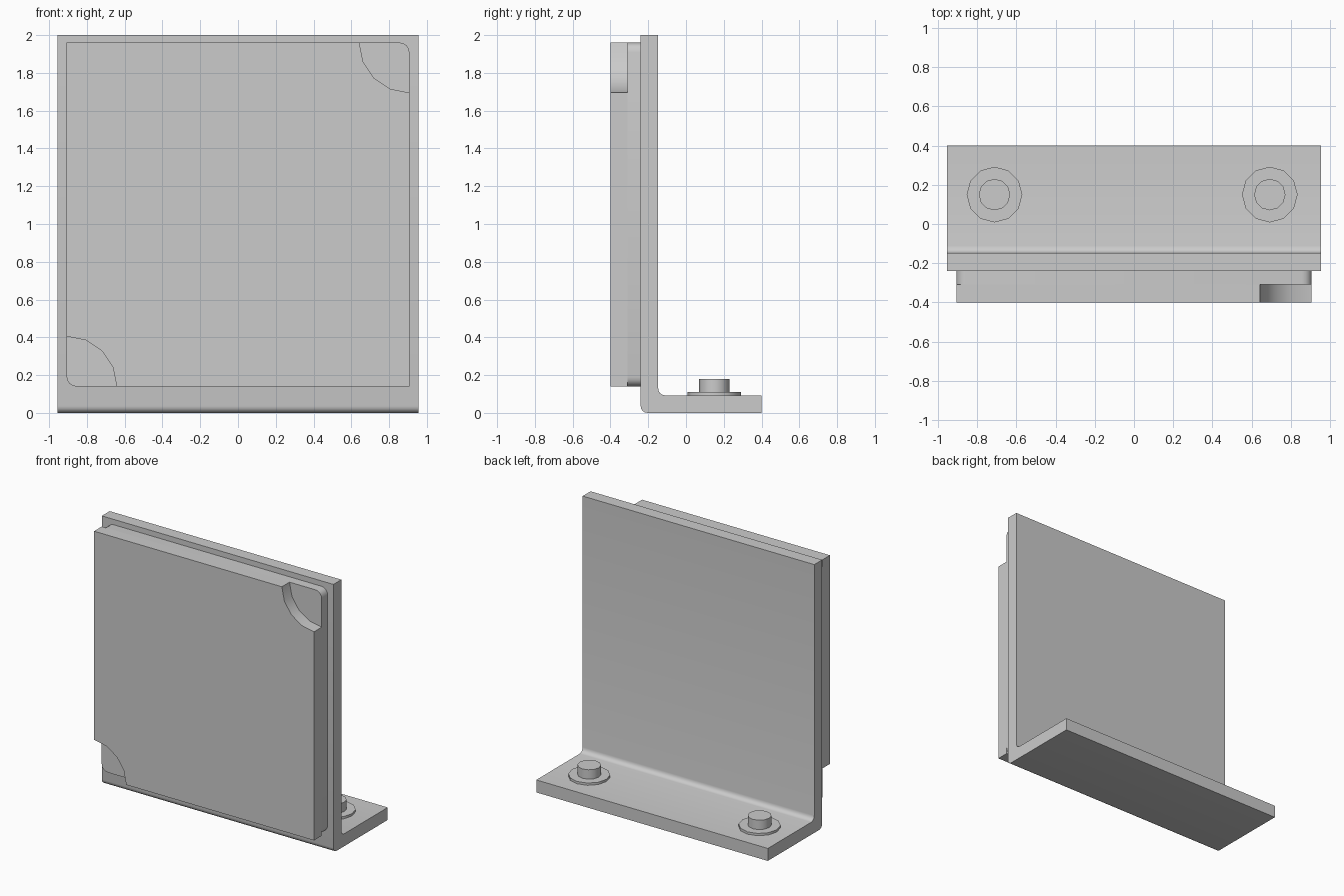
import bpy, bmesh
from math import pi, cos, sin, radians

if "Cube" in bpy.data.objects:
    bpy.data.objects.remove(bpy.data.objects["Cube"])


def arc(cx, cy, r, a0, a1, n=4):
    """Points along an arc, angles in degrees."""
    return [(cx + r * cos(radians(a0 + (a1 - a0) * i / n)),
             cy + r * sin(radians(a0 + (a1 - a0) * i / n))) for i in range(n + 1)]


def finish(name, bm, angle=30):
    bmesh.ops.recalc_face_normals(bm, faces=bm.faces)
    mesh = bpy.data.meshes.new(name)
    bm.to_mesh(mesh)
    bm.free()
    obj = bpy.data.objects.new(name, mesh)
    bpy.context.collection.objects.link(obj)
    bpy.ops.object.select_all(action='DESELECT')
    obj.select_set(True)
    bpy.context.view_layer.objects.active = obj
    bpy.ops.object.shade_smooth_by_angle(angle=radians(angle))
    return obj


def prism(name, profile, place, offset):
    """Extrude a 2D profile, mapped into space by place, along offset."""
    bm = bmesh.new()
    face = bm.faces.new([bm.verts.new(place(a, b)) for a, b in profile])
    new = bmesh.ops.extrude_face_region(bm, geom=[face])['geom']
    verts = [v for v in new if isinstance(v, bmesh.types.BMVert)]
    bmesh.ops.translate(bm, verts=verts, vec=offset)
    return finish(name, bm)


def cylinder(name, x, y, z0, z1, r, sides):
    bm = bmesh.new()
    bmesh.ops.create_cone(bm, cap_ends=True, segments=sides,
                          radius1=r, radius2=r, depth=z1 - z0)
    bmesh.ops.translate(bm, verts=bm.verts, vec=(x, y, (z0 + z1) / 2))
    return finish(name, bm, 35)


# L-shaped bracket with a rounded bend, extruded across x
W, T = 0.955, 0.093
front, inner, r = -0.24, -0.147, 0.036
bracket = ([(0.40, 0), (0.40, T)]
           + arc(inner + r, T + r, r, 270, 180)
           + [(inner, 2.0), (front, 2.0)]
           + arc(front + r, r, r, 180, 270))
prism("bracket", bracket, lambda y, z: (-W, y, z), (2 * W, 0, 0))

# Backing panel with four rounded corners
X, Z0, Z1, c = 0.907, 0.14, 1.96, 0.05
backing = (arc(X - c, Z1 - c, c, 0, 90) + arc(-X + c, Z1 - c, c, 90, 180)
           + arc(-X + c, Z0 + c, c, 180, 270) + arc(X - c, Z0 + c, c, 270, 360))
prism("backing_panel", backing, lambda x, z: (x, -0.31, z), (0, 0.07, 0))

# Cover panel with scooped corners at top right and bottom left
R = 0.265
cover = ([(X, Z0)] + arc(X, Z1, R, 270, 180)
         + [(-X, Z1)] + arc(-X, Z0, R, 90, 0))
prism("cover_panel", cover, lambda x, z: (x, -0.40, z), (0, 0.09, 0))

# Bolts with washers on the foot
for side, x in (("left", -0.712), ("right", 0.693)):
    cylinder("washer_" + side, x, 0.15, T, 0.11, 0.142, 12)
    cylinder("bolt_" + side, x, 0.15, T, 0.18, 0.08, 12)
